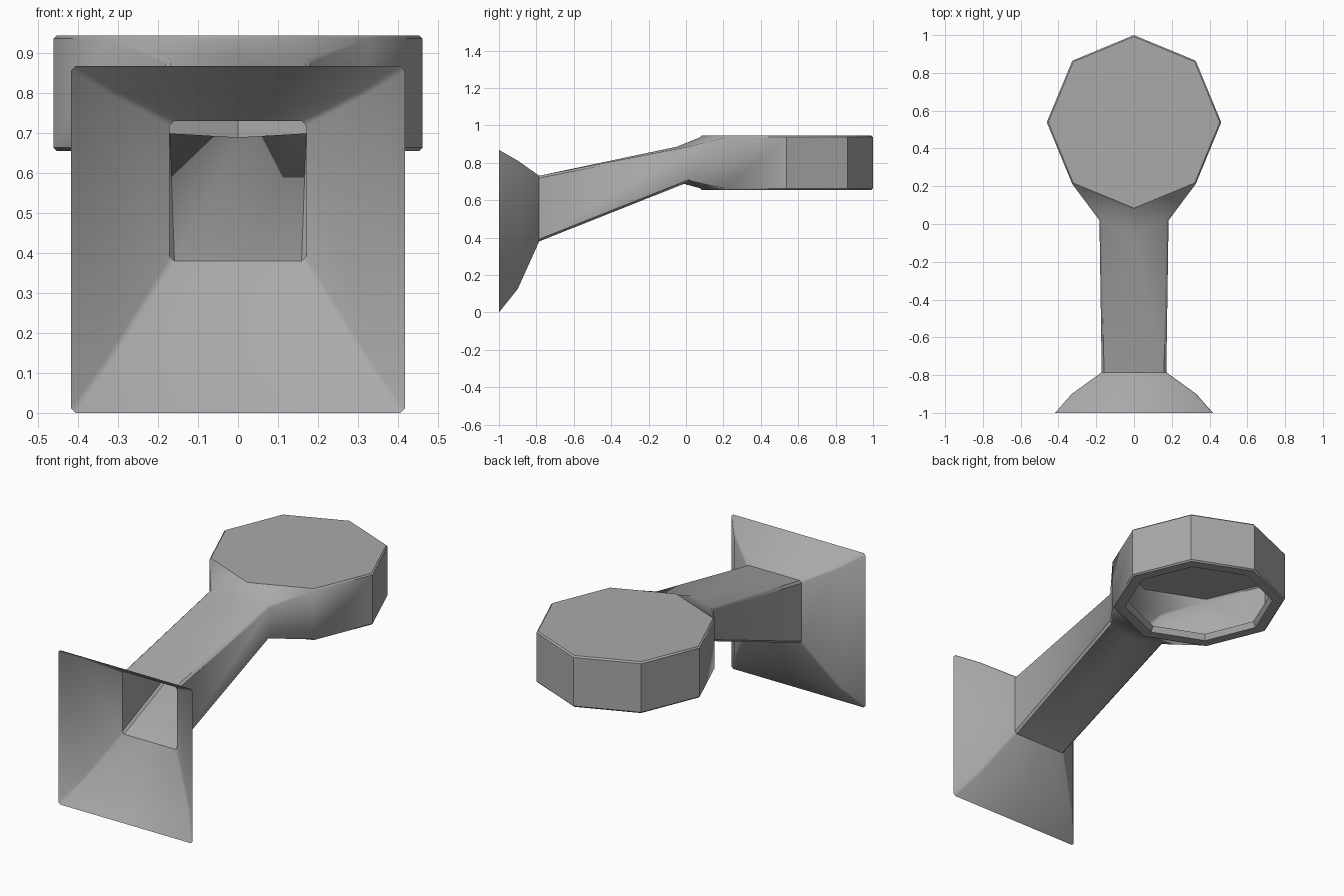
import bpy, bmesh, math

if "Cube" in bpy.data.objects:
    bpy.data.objects.remove(bpy.data.objects["Cube"])

grey = bpy.data.materials.new("mid grey")
grey.diffuse_color = (0.4, 0.4, 0.4, 1)
grey.use_nodes = True
grey.node_tree.nodes["Principled BSDF"].inputs["Base Color"].default_value = grey.diffuse_color

bm = bmesh.new()


def section(y, hw, z0, z1, c=0.012, top_mid=None, bottom_mid=None):
    """Rectangular cross-section with small chamfers, ten points."""
    tm, bmid = top_mid or (y, z1), bottom_mid or (y, z0)
    pts = [(hw, y, z0 + c), (hw, y, z1 - c), (hw - c, y, z1), (0, *tm),
           (c - hw, y, z1), (-hw, y, z1 - c), (-hw, y, z0 + c),
           (c - hw, y, z0), (0, *bmid), (hw - c, y, z0)]
    return [bm.verts.new(p) for p in pts]


def octagon(r, z):
    """Ring of eight points starting at the side facing the neck."""
    return [bm.verts.new((r * math.sin(k * math.pi / 4),
                          0.538 - r * math.cos(k * math.pi / 4), z))
            for k in range(8)]


def bridge(a, b, skip=()):
    n = len(a)
    for i in range(n):
        if i not in skip:
            j = (i + 1) % n
            bm.faces.new((a[i], a[j], b[j], b[i]))


# flared open mouth and hollow neck
rings = [section(-1, 0.418, 0, 0.869),
         section(-0.9, 0.33, 0.125, 0.812),
         section(-0.785, 0.171, 0.38, 0.731),
         section(0.02, 0.183, 0.70, 0.888,
                 top_mid=(-0.05, 0.886), bottom_mid=(-0.02, 0.69))]
for a, b in zip(rings, rings[1:]):
    bridge(a, b)

# eight-sided head: walls, rim chamfers and closed top
R = 0.462
low, high = octagon(R, 0.664), octagon(R, 0.937)
bridge(low, high, skip=(0, 7))
cap = octagon(R - 0.008, 0.945)
bridge(high, cap)
top_face = bm.faces.new(cap)

# underside: rim, flat lip and short inner wall, open in the middle
under = [low, octagon(R - 0.008, 0.656), octagon(0.395, 0.656),
         octagon(0.38, 0.688)]
for a, b in zip(under, under[1:]):
    bridge(a, b)

# transition from the neck to the head
n = rings[-1]
for side_lo, side_hi, top, bottom, k in ((0, 1, 2, 9, 1), (6, 5, 4, 7, 7)):
    bm.faces.new((n[side_lo], n[side_hi], high[k], low[k]))
    bm.faces.new((n[side_hi], n[top], high[k]))
    bm.faces.new((n[side_lo], n[bottom], low[k]))
    bm.faces.new((n[top], n[3], high[0], high[k]))
    bm.faces.new((n[bottom], n[8], low[0], low[k]))

bmesh.ops.recalc_face_normals(bm, faces=bm.faces[:])
top_face.normal_update()
if top_face.normal.z < 0:
    bmesh.ops.reverse_faces(bm, faces=bm.faces[:])

mesh = bpy.data.meshes.new("flared_duct")
bm.to_mesh(mesh)
bm.free()
mesh.materials.append(grey)
duct = bpy.data.objects.new("flared_duct", mesh)
bpy.context.collection.objects.link(duct)
bpy.context.view_layer.objects.active = duct
duct.select_set(True)
bpy.ops.object.shade_smooth_by_angle(angle=math.radians(40))
